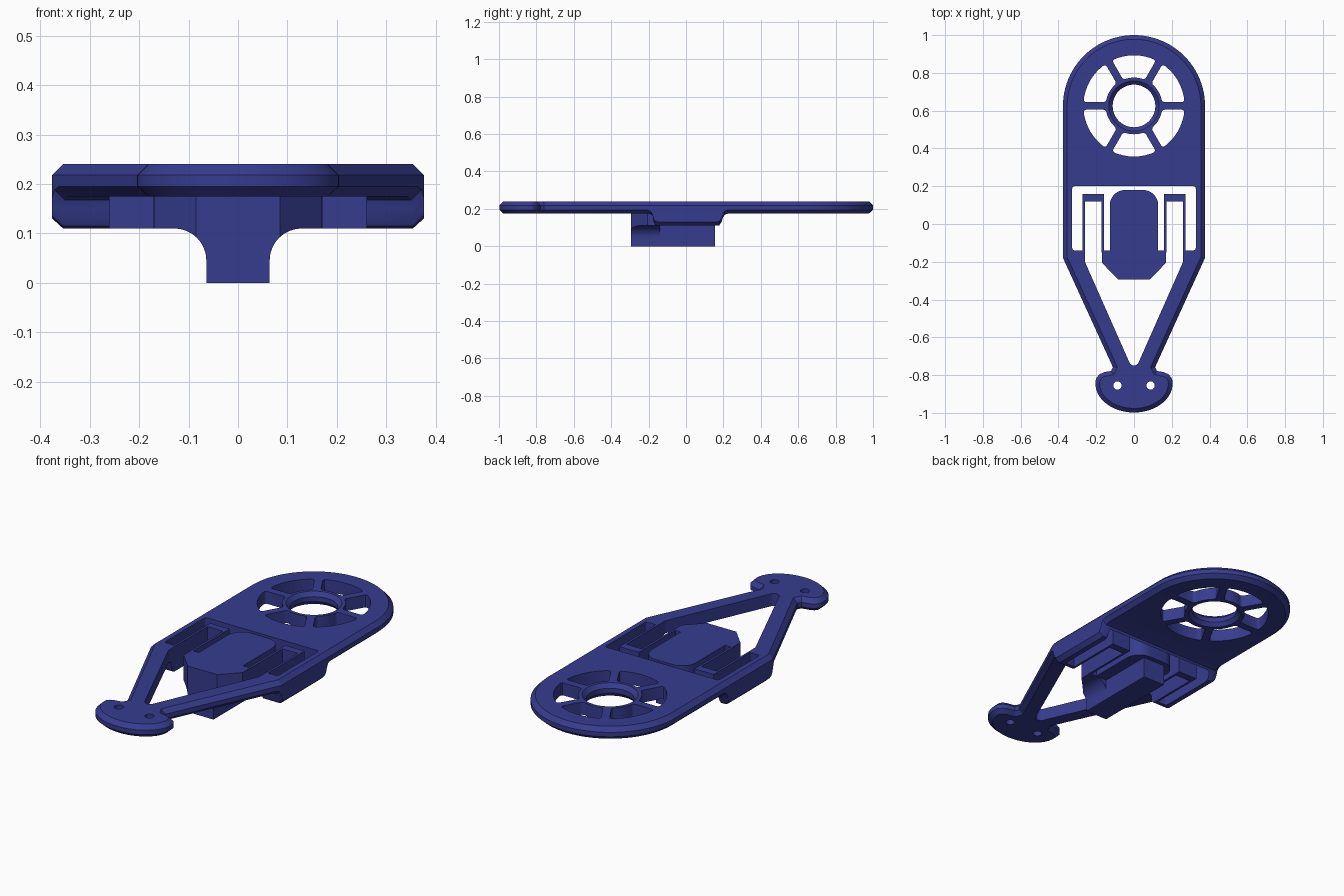
import bpy, bmesh, math
from mathutils import Vector

if "Cube" in bpy.data.objects:
    bpy.data.objects.remove(bpy.data.objects["Cube"])

TOP, LOW, DROP, C = 0.24, 0.175, 0.11, 0.022
blue = bpy.data.materials.new("deep_blue")
blue.diffuse_color = (0.037, 0.045, 0.275, 1)
blue.use_nodes = True
blue.node_tree.nodes["Principled BSDF"].inputs["Base Color"].default_value = blue.diffuse_color


def finish(name, bm):
    bmesh.ops.recalc_face_normals(bm, faces=bm.faces[:])
    me = bpy.data.meshes.new(name)
    bm.to_mesh(me)
    bm.free()
    me.materials.append(blue)
    ob = bpy.data.objects.new(name, me)
    bpy.context.collection.objects.link(ob)
    return ob


def prism(name, pts, z0, z1, r=0.0):
    """Vertical prism from a plan outline, sharp upright edges rounded by r."""
    bm = bmesh.new()
    f = bm.faces.new([bm.verts.new((x, y, z0)) for x, y in pts])
    ext = bmesh.ops.extrude_face_region(bm, geom=[f])
    for v in ext["geom"]:
        if isinstance(v, bmesh.types.BMVert):
            v.co.z = z1
    bmesh.ops.recalc_face_normals(bm, faces=bm.faces[:])
    if r:
        up = [e for e in bm.edges if abs(e.verts[0].co.z - e.verts[1].co.z) > 1e-4
              and e.calc_face_angle(0) > 0.6]
        bmesh.ops.bevel(bm, geom=up, offset=r, segments=3, profile=0.5, affect='EDGES')
    return finish(name, bm)


def stack(name, rings):
    """Round solid from (radius, z) rings around the hub axis."""
    n, bm = 48, bmesh.new()
    loops = [[bm.verts.new((r * math.cos(2 * math.pi * i / n),
                            HUB + r * math.sin(2 * math.pi * i / n), z))
              for i in range(n)] for r, z in rings]
    for a, b in zip(loops, loops[1:]):
        for i in range(n):
            j = (i + 1) % n
            bm.faces.new((a[i], a[j], b[j], b[i]))
    bm.faces.new(loops[0])
    bm.faces.new(loops[-1])
    return finish(name, bm)


def mirror(half):
    """Close a half outline that runs from the axis to the axis."""
    return half + [(-x, y) for x, y in reversed(half) if x > 1e-6]


def boolean(ob, tool, op):
    m = ob.modifiers.new(op, 'BOOLEAN')
    m.operation, m.solver, m.object = op, 'EXACT', tool
    bpy.context.view_layer.objects.active = ob
    bpy.ops.object.modifier_apply(modifier=m.name)
    bpy.data.objects.remove(tool)


HUB = 0.625
# Underside height along the length: the side rails hang lower than the plate
STEPS = [(0.225, 0.175), (0.207, 0.168), (0.197, 0.152), (0.19, 0.13), (0.18, 0.115),
         (0.165, DROP), (-0.15, DROP), (-0.165, 0.115), (-0.173, 0.13), (-0.18, 0.152),
         (-0.19, 0.168), (-0.21, 0.175)]


def underside(y):
    if y >= STEPS[0][0] or y <= STEPS[-1][0]:
        return LOW
    for (y0, z0), (y1, z1) in zip(STEPS, STEPS[1:]):
        if y0 >= y >= y1:
            return z0 + (z1 - z0) * (y0 - y) / (y0 - y1)


# Half outline of the frame: round rear, straight rails, tapering arms, rounded nose
R = 0.376
half = [(R * math.sin(t * math.pi / 48), HUB + (1 - HUB) * math.cos(t * math.pi / 48))
        for t in range(25)]
half += [(R - max(0, -0.18 - y) * 0.465, y) for y, z in STEPS]
half += [(0.12, -0.74), (0.112, -0.758), (0.122, -0.778), (0.16, -0.785), (0.185, -0.797),
         (0.202, -0.82), (0.204, -0.845)]
half += [(0.204 * math.cos(t * math.pi / 32), -0.845 - 0.153 * math.sin(t * math.pi / 32))
         for t in range(1, 16)]
half.append((0, -0.998))
loop = mirror(half)
n, k = len(loop), len(half)


def inset(d):
    out = []
    for i in range(n):
        a, p, b = (Vector(loop[j % n]) for j in (i - 1, i, i + 1))
        e, f = (p - a).normalized(), (b - p).normalized()
        na, nb = Vector((e.y, -e.x)), Vector((f.y, -f.x))
        m = (na + nb) / max(1 + na.dot(nb), 0.4)
        out.append(p + m * d)
    return out


inner = inset(C)
if abs(inner[0].y) > abs(loop[0][1]):
    inner = inset(-C)

# Frame with chamfered rim, capped by strips running side to side
bm = bmesh.new()
rows = []
for pts, zf in ((inner, lambda y: underside(y)), (loop, lambda y: underside(y) + 0.02),
                (loop, lambda y: TOP - C), (inner, lambda y: TOP)):
    rows.append([bm.verts.new((p[0], p[1], zf(q[1]))) for p, q in zip(pts, loop)])
for a, b in zip(rows, rows[1:]):
    for i in range(n):
        j = (i + 1) % n
        bm.faces.new((a[i], a[j], b[j], b[i]))
for row in (rows[0], rows[3]):
    for i in range(k - 1):
        quad = [row[i], row[i + 1], row[-i - 1], row[-i]]
        bm.faces.new(list(dict.fromkeys(quad)))
frame = finish("frame", bm)

# Central opening between the rails and arms
window = mirror([(0, 0.2), (0.327, 0.2), (0.327, -0.14), (0.26, -0.14), (0.26, -0.2),
                 (0.022, -0.738), (0.012, -0.748), (0, -0.75)])
boolean(frame, prism("window_cutter", window, -0.1, 0.4, 0.012), 'DIFFERENCE')

# Wheel of six openings around the hub
for s in range(6):
    a0, a1 = s * math.pi / 3, (s + 1) * math.pi / 3
    pts = []
    for r, rev in ((0.268, False), (0.15, True)):
        g = math.asin(0.02 / r)
        arc = [a0 + g + (a1 - a0 - 2 * g) * t / 8 for t in range(9)]
        pts += [(r * math.cos(a), HUB + r * math.sin(a)) for a in (arc[::-1] if rev else arc)]
    boolean(frame, prism("spoke_cutter", pts, 0, 0.4, 0.014), 'DIFFERENCE')
boolean(frame, stack("hub_cutter", [(0.14, 0.16), (0.113, 0.195), (0.113, 0.22), (0.14, 0.247)]),
        'DIFFERENCE')

# Two screw holes in the nose
for x in (-0.088, 0.088):
    pts = [(x + 0.022 * math.cos(t * math.pi / 12), -0.855 + 0.022 * math.sin(t * math.pi / 12))
           for t in range(24)]
    boolean(frame, prism("hole_cutter", pts, 0, 0.4), 'DIFFERENCE')

# Folded springs joining the rails to the pad
for side, s in (("left", -1), ("right", 1)):
    pts = [(0.272, -0.15), (0.272, 0.16), (0.16, 0.16), (0.16, -0.15), (0.172, -0.15),
           (0.172, 0.12), (0.26, 0.12), (0.26, -0.15)]
    prism(side + "_spring", [(s * x, y) for x, y in pts], DROP, TOP)

# Centre pad with rounded rear and cut front corners
pad = mirror([(0, 0.18)] + [(0.048 + 0.08 * math.sin(t * math.pi / 16),
                             0.1 + 0.08 * math.cos(t * math.pi / 16)) for t in range(9)]
             + [(0.128, -0.14), (0.17, -0.14), (0.17, -0.205), (0.085, -0.293), (0, -0.293)])
prism("pad", pad, DROP, TOP)

# Foot under the pad, flaring into it at the front
prism("foot", [(-0.064, -0.293), (0.064, -0.293), (0.064, 0.155), (-0.064, 0.155)], 0, DROP)
prof = [(0.064, 0.03)] + [(0.129 - 0.065 * math.cos(t * math.pi / 16),
                          0.045 + 0.065 * math.sin(t * math.pi / 16)) for t in range(9)]
prof = prof + [(0.129, 0.115)]
prof = prof + [(-x, z) for x, z in reversed(prof)]
bm = bmesh.new()
ends = [[bm.verts.new((x, y, z)) for x, z in prof] for y in (-0.32, -0.14)]
for i in range(len(prof)):
    j = (i + 1) % len(prof)
    bm.faces.new((ends[0][i], ends[0][j], ends[1][j], ends[1][i]))
for e in ends:
    bm.faces.new(e)
flare = finish("foot_flare", bm)
boolean(flare, prism("flare_cutter", pad, -0.1, 0.3), 'INTERSECT')

# Smooth the curves, keep the hard edges
bpy.ops.object.select_all(action='DESELECT')
for ob in bpy.context.scene.objects:
    ob.select_set(True)
    bpy.context.view_layer.objects.active = ob
bpy.ops.object.shade_smooth_by_angle(angle=math.radians(28))
